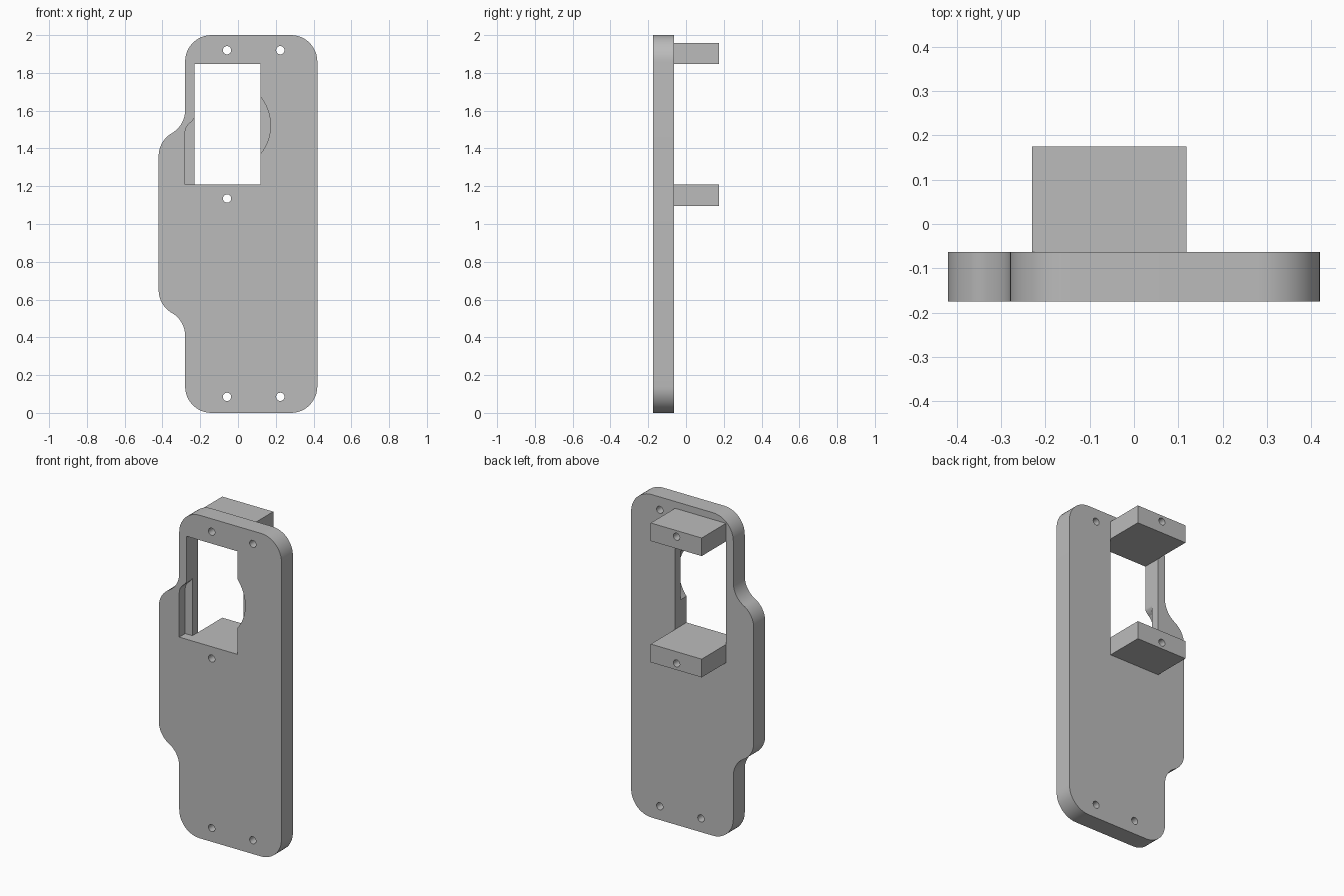
import bpy
import bmesh
from math import cos, sin, radians

cube = bpy.data.objects.get("Cube")
if cube:
    bpy.data.objects.remove(cube, do_unlink=True)

FRONT, BACK, BLOCK_END = -0.175, -0.063, 0.175
RECESS_FLOOR = -0.117
LEFT, RIGHT, LOBE = -0.28, 0.42, -0.42
WIN_L, WIN_R, WIN_B, WIN_T = -0.23, 0.119, 1.208, 1.846
R = 0.14

grey = bpy.data.materials.new("plain grey")
grey.use_nodes = True
colour = (0.5, 0.5, 0.5, 1)
grey.diffuse_color = colour
grey.node_tree.nodes["Principled BSDF"].inputs["Base Color"].default_value = colour


def arc(cx, cz, r, start, end, steps=12):
    """Points (x, z) along an arc, angles in degrees."""
    angles = [radians(start + (end - start) * i / steps) for i in range(steps + 1)]
    return [(cx + r * cos(a), cz + r * sin(a)) for a in angles]


def rect(x0, x1, z0, z1):
    return [(x0, z0), (x1, z0), (x1, z1), (x0, z1)]


def prism(name, outline, y0, y1):
    """Extrude an (x, z) outline from y0 to y1."""
    bm = bmesh.new()
    face = bm.faces.new([bm.verts.new((x, y0, z)) for x, z in outline])
    out = bmesh.ops.extrude_face_region(bm, geom=[face])
    moved = [v for v in out["geom"] if isinstance(v, bmesh.types.BMVert)]
    bmesh.ops.translate(bm, verts=moved, vec=(0, y1 - y0, 0))
    bmesh.ops.recalc_face_normals(bm, faces=bm.faces)
    mesh = bpy.data.meshes.new(name)
    bm.to_mesh(mesh)
    bm.free()
    mesh.materials.append(grey)
    obj = bpy.data.objects.new(name, mesh)
    bpy.context.collection.objects.link(obj)
    return obj


def select(obj):
    bpy.ops.object.select_all(action="DESELECT")
    obj.select_set(True)
    bpy.context.view_layer.objects.active = obj


def cut(obj, outline, y0=-0.4, y1=0.4):
    """Subtract a prism from the object, then discard the cutter."""
    cutter = prism("cutter", outline, y0, y1)
    cutter.hide_render = True
    mod = obj.modifiers.new("cut", "BOOLEAN")
    mod.operation, mod.solver, mod.object = "DIFFERENCE", "EXACT", cutter
    select(obj)
    bpy.ops.object.modifier_apply(modifier=mod.name)
    bpy.data.objects.remove(cutter, do_unlink=True)


def hole(obj, x, z):
    cut(obj, arc(x, z, 0.022, 0, 345, 23))


# Plate outline: rounded corners and a side lobe with S-curved shoulders
TURN = 60
outline = (
    arc(RIGHT - R, R, R, -90, 0)
    + arc(RIGHT - R, 2 - R, R, 0, 90)
    + arc(LEFT + R, 2 - R, R, 90, 180)
    + arc(LOBE, 1.602, R, 0, -TURN)
    + arc(LEFT, 1.36, R, 180 - TURN, 180)[1:]
    + arc(LEFT, 0.65, R, 180, 180 + TURN)
    + arc(LOBE, 0.408, R, TURN, 0)[1:]
    + arc(LEFT + R, R, R, 180, 270)
)
plate = prism("back_plate", outline, FRONT, BACK)

# Window, with shallow front recesses on either side of it
cut(plate, rect(WIN_L, WIN_R, WIN_B, WIN_T))
side_recess = (
    [(WIN_L + 0.05, WIN_B), (WIN_L + 0.05, 1.575), (WIN_L, 1.575)]
    + arc(-0.29, 1.59, 0.065, -20, -60, 5)
    + arc(-0.22, 1.485, 0.06, 130, 180, 5)
    + [(LEFT, WIN_B)]
)
cut(plate, side_recess, -0.4, RECESS_FLOOR)
cut(plate, arc(-0.07, 1.522, 0.242, -60, 60, 32), -0.4, RECESS_FLOOR)

# Screw holes in the plate
for x, z in [(-0.058, 1.92), (0.224, 1.92), (-0.058, 1.135),
             (-0.058, 0.085), (0.224, 0.085)]:
    hole(plate, x, z)

# Drilled mounting blocks on the back, above and below the window
upper = prism("upper_block", rect(WIN_L, WIN_R, WIN_T, 1.958), BACK, BLOCK_END)
hole(upper, -0.058, 1.92)
lower = prism("lower_block", rect(WIN_L, WIN_R, 1.095, WIN_B), BACK, BLOCK_END)
hole(lower, -0.058, 1.135)

for obj in (plate, upper, lower):
    select(obj)
    bpy.ops.object.shade_smooth_by_angle(angle=radians(30))
